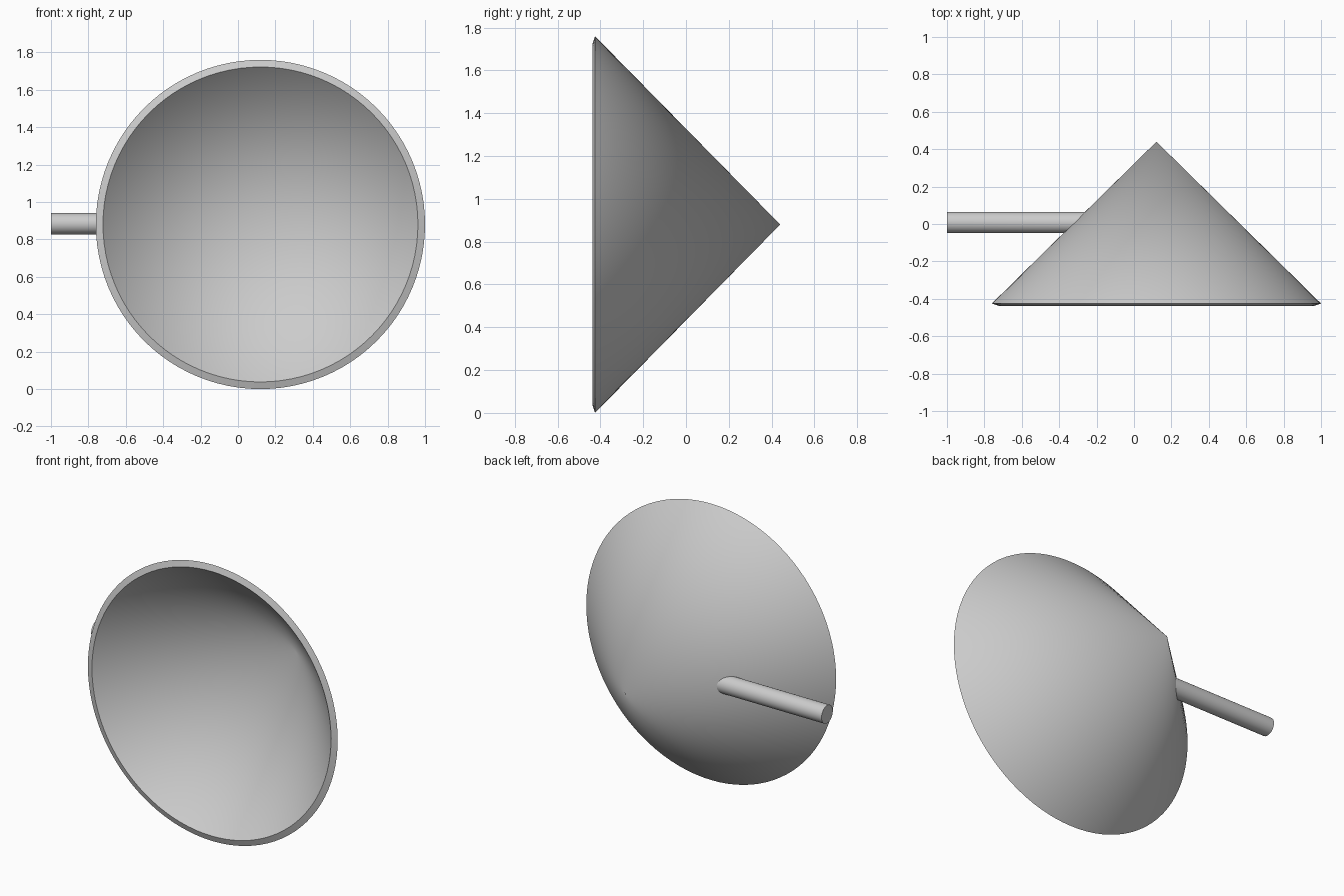
import bpy, bmesh, math

cube = bpy.data.objects.get("Cube")
if cube:
    bpy.data.objects.remove(cube)

grey = bpy.data.materials.new("plain grey")
grey.use_nodes = True
colour = (0.6, 0.6, 0.6, 1)
grey.diffuse_color = colour
grey.node_tree.nodes["Principled BSDF"].inputs["Base Color"].default_value = colour

CX, CZ = 0.12, 0.88          # cone axis
RIM_R, RIM_Y, TIP_Y = 0.88, -0.425, 0.44
ROD_R, ROD_Y = 0.057, 0.008


def finish(bm, name):
    bmesh.ops.recalc_face_normals(bm, faces=bm.faces)
    mesh = bpy.data.meshes.new(name)
    bm.to_mesh(mesh)
    bm.free()
    mesh.materials.append(grey)
    obj = bpy.data.objects.new(name, mesh)
    bpy.context.collection.objects.link(obj)
    bpy.ops.object.select_all(action='DESELECT')
    obj.select_set(True)
    bpy.context.view_layer.objects.active = obj
    bpy.ops.object.shade_smooth_by_angle(angle=math.radians(30))
    return obj


def ring(bm, sides, place):
    return [bm.verts.new(place(2 * math.pi * i / sides)) for i in range(sides)]


def bridge(bm, a, b):
    for i in range(len(a)):
        j = (i + 1) % len(a)
        bm.faces.new((a[i], a[j], b[j], b[i]))


def fan(bm, loop, tip):
    for i in range(len(loop)):
        bm.faces.new((loop[i], loop[(i + 1) % len(loop)], tip))


# Hollow conical dish, thin wall with a slightly raked rim
bm = bmesh.new()


def circle(r, y):
    return lambda a: (CX + r * math.cos(a), y, CZ + r * math.sin(a))


outer = ring(bm, 96, circle(RIM_R, RIM_Y))
inner = ring(bm, 96, circle(0.842, -0.438))
bridge(bm, outer, inner)
fan(bm, outer, bm.verts.new((CX, TIP_Y, CZ)))
fan(bm, inner, bm.verts.new((CX, 0.415, CZ)))
finish(bm, "cone_dish")

# Side rod, its inner end trimmed to the slope of the dish
bm = bmesh.new()


def rod_point(a, end):
    y = ROD_Y + ROD_R * math.cos(a)
    dz = ROD_R * math.sin(a)
    if end:
        x = -1.0
    else:
        r = RIM_R * (TIP_Y - y) / (TIP_Y - RIM_Y)
        x = CX - math.sqrt(r * r - dz * dz) + 0.01
    return (x, y, CZ + dz + 0.004)


free_end = ring(bm, 32, lambda a: rod_point(a, True))
joint = ring(bm, 32, lambda a: rod_point(a, False))
bridge(bm, free_end, joint)
bm.faces.new(free_end)
finish(bm, "side_rod")
